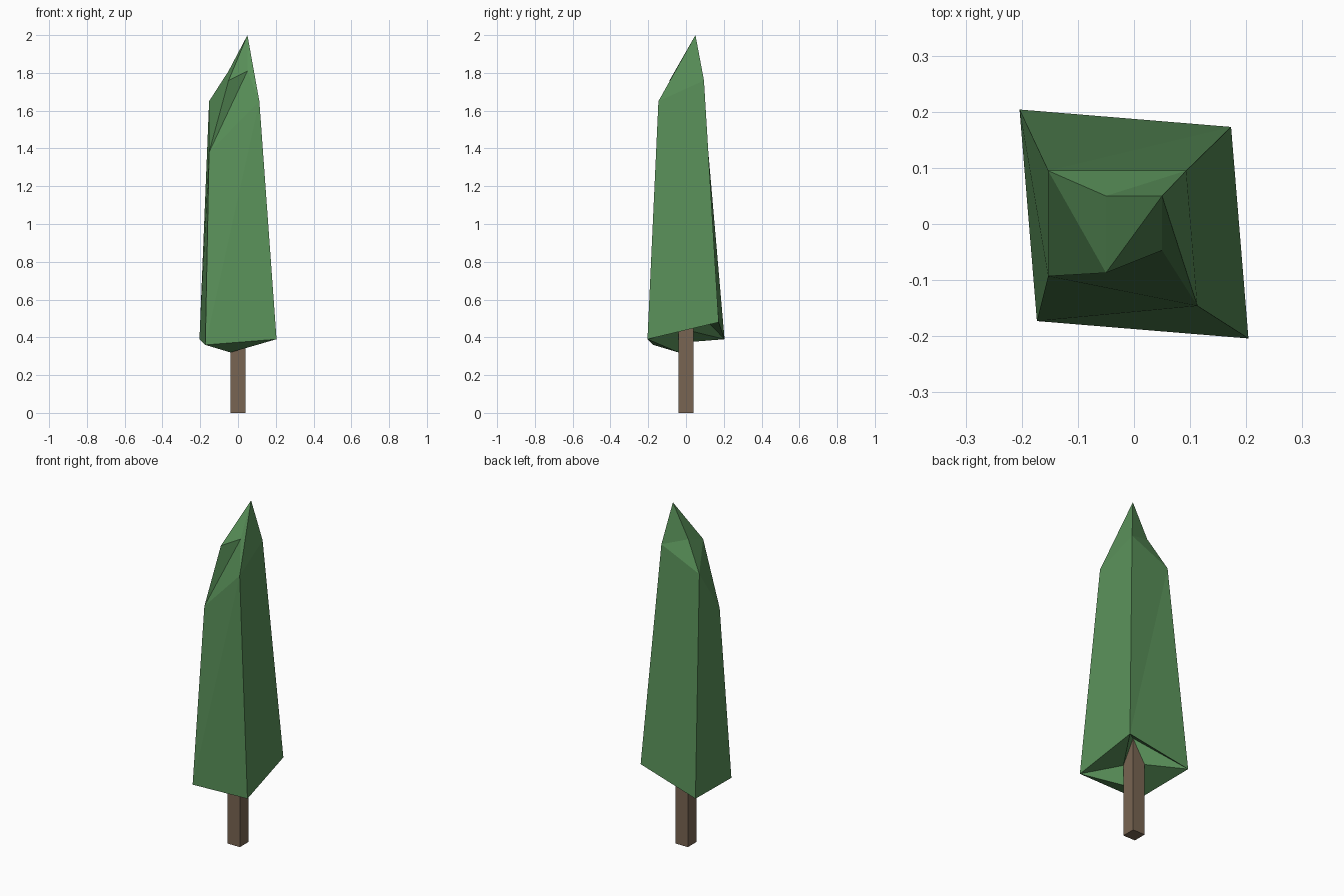
import bpy, bmesh

if "Cube" in bpy.data.objects:
    bpy.data.objects.remove(bpy.data.objects["Cube"])


def material(name, color):
    m = bpy.data.materials.new(name)
    m.diffuse_color = (*color, 1)
    m.use_nodes = True
    m.node_tree.nodes["Principled BSDF"].inputs["Base Color"].default_value = m.diffuse_color
    return m


def loft(name, rings, mat, bottom=False, top=False):
    """Join four-cornered rings with triangle pairs, optionally capped."""
    bm = bmesh.new()
    vs = [[bm.verts.new(p) for p in ring] for ring in rings]
    for lo, up in zip(vs, vs[1:]):
        for i in range(4):
            j = (i + 1) % 4
            bm.faces.new((lo[i], lo[j], up[i]))
            bm.faces.new((lo[j], up[j], up[i]))
    if bottom:
        bm.faces.new(vs[0][::-1])
    if top:
        a, b, c, d = vs[-1]
        bm.faces.new((a, b, d))
        bm.faces.new((b, c, d))
    bmesh.ops.recalc_face_normals(bm, faces=bm.faces)
    # rings run clockwise: make sure the normals point outward
    test = max(bm.faces, key=lambda f: f.calc_center_median().x)
    if test.normal.x < 0:
        bmesh.ops.reverse_faces(bm, faces=bm.faces)
    me = bpy.data.meshes.new(name)
    bm.to_mesh(me)
    bm.free()
    me.materials.append(mat)
    ob = bpy.data.objects.new(name, me)
    bpy.context.collection.objects.link(ob)
    return ob


green = material("leaf_green", (0.1, 0.28, 0.1))
brown = material("bark_brown", (0.19, 0.13, 0.085))

# Corner order: back left, back right, front right, front left
w = 0.04
corners = [(-w, w), (w, w), (w, -w), (-w, -w)]
collar = [(x, y, z) for (x, y), z in zip(corners, (0.43, 0.56, 0.43, 0.32))]

# Square trunk, ending where the foliage starts
loft("trunk", [[(x, y, 0) for x, y in corners], collar], brown, bottom=True)

# Foliage: underside collar, skirt, shoulder and slanted tip
skirt = [(-0.204, 0.204, 0.39), (0.173, 0.173, 0.48),
         (0.204, -0.204, 0.39), (-0.173, -0.173, 0.36)]
shoulder = [(-0.153, 0.095, 1.65), (0.093, 0.095, 1.76),
            (0.113, -0.146, 1.65), (-0.153, -0.093, 1.38)]
tip = [(-0.05, 0.05, 1.81), (0.05, 0.05, 2.0),
       (0.05, -0.047, 1.81), (-0.05, -0.087, 1.76)]
loft("foliage", [collar, skirt, shoulder, tip], green, top=True)
